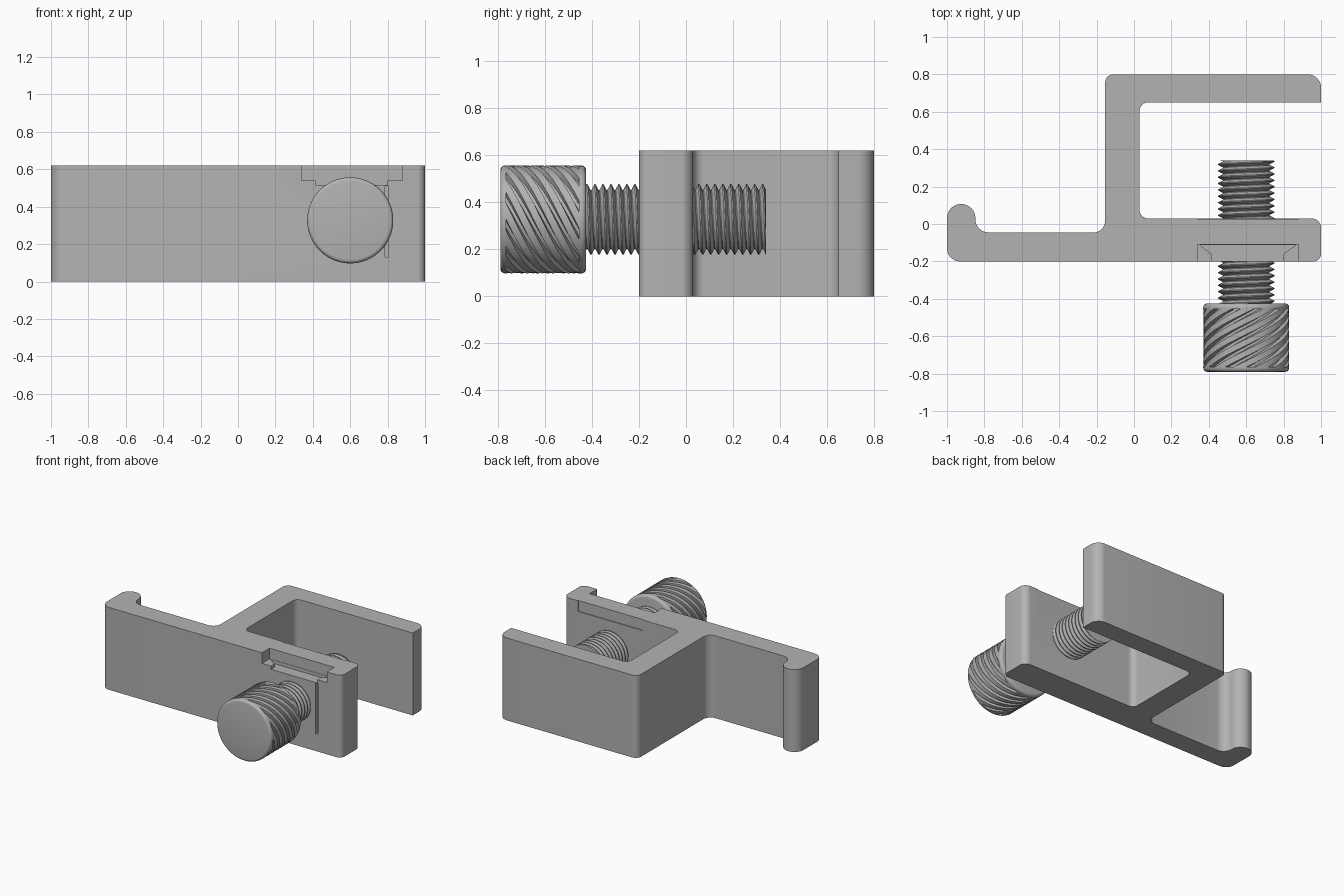
import bpy, bmesh, math
from mathutils import Vector

cube = bpy.data.objects.get("Cube")
if cube:
    bpy.data.objects.remove(cube, do_unlink=True)

grey = bpy.data.materials.new("plain_grey")
grey.use_nodes = True
COLOUR = (0.45, 0.45, 0.45, 1)
grey.diffuse_color = COLOUR
grey.node_tree.nodes["Principled BSDF"].inputs["Base Color"].default_value = COLOUR

HEIGHT = 0.62
AXIS = Vector((0.6, 0, 0.327))


def finish(name, bm):
    bmesh.ops.recalc_face_normals(bm, faces=bm.faces)
    mesh = bpy.data.meshes.new(name)
    bm.to_mesh(mesh)
    bm.free()
    mesh.materials.append(grey)
    obj = bpy.data.objects.new(name, mesh)
    bpy.context.collection.objects.link(obj)
    return obj


def activate(obj):
    bpy.ops.object.select_all(action='DESELECT')
    obj.select_set(True)
    bpy.context.view_layer.objects.active = obj


def smooth(obj, degrees=30):
    activate(obj)
    bpy.ops.object.shade_smooth_by_angle(angle=math.radians(degrees))


def rounded(corners, steps=8):
    """Turn (x, y, radius) corners into an outline with tangent arcs."""
    out = []
    for i, (x, y, r) in enumerate(corners):
        p = Vector((x, y))
        if r == 0:
            out.append(p)
            continue
        a = (Vector(corners[i - 1][:2]) - p).normalized()
        b = (Vector(corners[(i + 1) % len(corners)][:2]) - p).normalized()
        half = a.angle(b) / 2
        centre = p + (a + b).normalized() * (r / math.sin(half))
        start = p + a * (r / math.tan(half)) - centre
        end = p + b * (r / math.tan(half)) - centre
        sweep = start.angle(end)
        for k in range(steps + 1):
            t = k / steps
            out.append(centre + (start * math.sin((1 - t) * sweep)
                                 + end * math.sin(t * sweep)) / math.sin(sweep))
    return out


def prism(name, outline, z0, z1):
    bm = bmesh.new()
    base = bm.faces.new([bm.verts.new((p[0], p[1], z0)) for p in outline])
    new = bmesh.ops.extrude_face_region(bm, geom=[base])["geom"]
    bmesh.ops.translate(bm, vec=(0, 0, z1 - z0),
                        verts=[g for g in new if isinstance(g, bmesh.types.BMVert)])
    return finish(name, bm)


def rect(x0, x1, y0, y1):
    return [(x0, y0), (x1, y0), (x1, y1), (x0, y1)]


def cut(target, outline, z0, z1):
    cutter = prism("cutter", outline, z0, z1)
    cutter.hide_render = True
    mod = target.modifiers.new("cut", 'BOOLEAN')
    mod.operation = 'DIFFERENCE'
    mod.solver = 'EXACT'
    mod.object = cutter
    activate(target)
    bpy.ops.object.modifier_apply(modifier=mod.name)
    bpy.data.objects.remove(cutter, do_unlink=True)


def around(radius, angle, y):
    return AXIS + Vector((radius * math.sin(angle), y, radius * math.cos(angle)))


# Bracket: plate with a hook at one end and a squared jaw at the other
bracket = prism("clamp_bracket", rounded([
    (-1, -0.2, 0.07), (1, -0.2, 0.04), (1, 0.03, 0.05), (0.03, 0.03, 0.045),
    (0.03, 0.65, 0.045), (1, 0.65, 0), (1, 0.8, 0.07), (-0.155, 0.8, 0.045),
    (-0.155, -0.045, 0.06), (-0.848, -0.045, 0.07),
    (-0.848, 0.107, 0.0755), (-1, 0.107, 0.0755)]), 0, HEIGHT)

# Nut pocket: top notch, dovetail mouth, side gap and shallow rear recess
cut(bracket, rect(0.34, 0.88, -0.3, -0.11), 0.54, 0.7)
cut(bracket, [(0.415, -0.3), (0.8, -0.3), (0.8, -0.16), (0.865, -0.112),
              (0.35, -0.112), (0.415, -0.16)], 0.515, 0.6)
cut(bracket, rect(0.785, 0.805, -0.3, -0.15), 0.13, 0.51)
cut(bracket, rect(0.34, 0.88, 0.024, 0.1), 0.54, 0.7)
smooth(bracket)

# Screw shaft: helical thread swept as a spiral strip, clamped at both ends
Y0, Y1, PITCH, SEG = -0.44, 0.34, 0.034, 48
ROOT, CREST = 0.125, 0.15
turns = math.ceil((Y1 - Y0) / PITCH) + 2
bm = bmesh.new()
rows = []
for i in range(turns * SEG + 1):
    y = Y0 + PITCH * (i / SEG - 1)
    rows.append([bm.verts.new(around(r, math.tau * i / SEG,
                                     min(max(y + f * PITCH, Y0), Y1)))
                 for f, r in ((0, ROOT), (0.1, ROOT), (0.47, CREST), (0.63, CREST))])
for i in range(len(rows) - 1):
    a, b = rows[i], rows[i + 1]
    for k in range(3):
        bm.faces.new((a[k], a[k + 1], b[k + 1], b[k]))
    if i + SEG + 1 < len(rows):
        bm.faces.new((a[3], rows[i + SEG][0], rows[i + SEG + 1][0], b[3]))
for y in (Y0, Y1):
    bm.faces.new([bm.verts.new(around(ROOT, math.tau * k / SEG, y)) for k in range(SEG)])
bmesh.ops.remove_doubles(bm, verts=bm.verts, dist=0.0001)
bmesh.ops.dissolve_degenerate(bm, edges=bm.edges, dist=0.0001)
smooth(finish("screw_shaft", bm))

# Knob: rounded rims with twisted grip grooves between them
GROOVES, LEAD, FULL, FLOOR = 12, 0.7, 0.23, 0.205
FRONT, BACK = -0.79, -0.425
G0, G1, BEVEL, STEPS = -0.765, -0.455, 0.02, 14
rim = [(BEVEL * (1 - math.cos(t)), FULL - BEVEL * (1 - math.sin(t)))
       for t in (k * math.pi / 8 for k in range(5))]
rings = [(FRONT + d, r, r) for d, r in rim] + [(G0, FULL, FULL)]
rings += [(G0 + (G1 - G0) * k / STEPS, FULL, FLOOR) for k in range(STEPS + 1)]
rings += [(G1, FULL, FULL)] + [(BACK - d, r, r) for d, r in reversed(rim)]
section = [(0, 0), (0.2, 0), (0.4, 0), (0.58, 0), (0.66, 1), (0.92, 1)]
bm = bmesh.new()
loops = []
for y, land, floor in rings:
    twist = math.tau * (y - FRONT) / LEAD
    loops.append([bm.verts.new(around(floor if low else land,
                                      twist + math.tau * (g + f) / GROOVES, y))
                  for g in range(GROOVES) for f, low in section])
for a, b in zip(loops, loops[1:]):
    for k in range(len(a)):
        bm.faces.new((a[k - 1], a[k], b[k], b[k - 1]))
bm.faces.new(loops[0])
bm.faces.new(loops[-1])
bmesh.ops.remove_doubles(bm, verts=bm.verts, dist=0.0001)
smooth(finish("grip_knob", bm))
